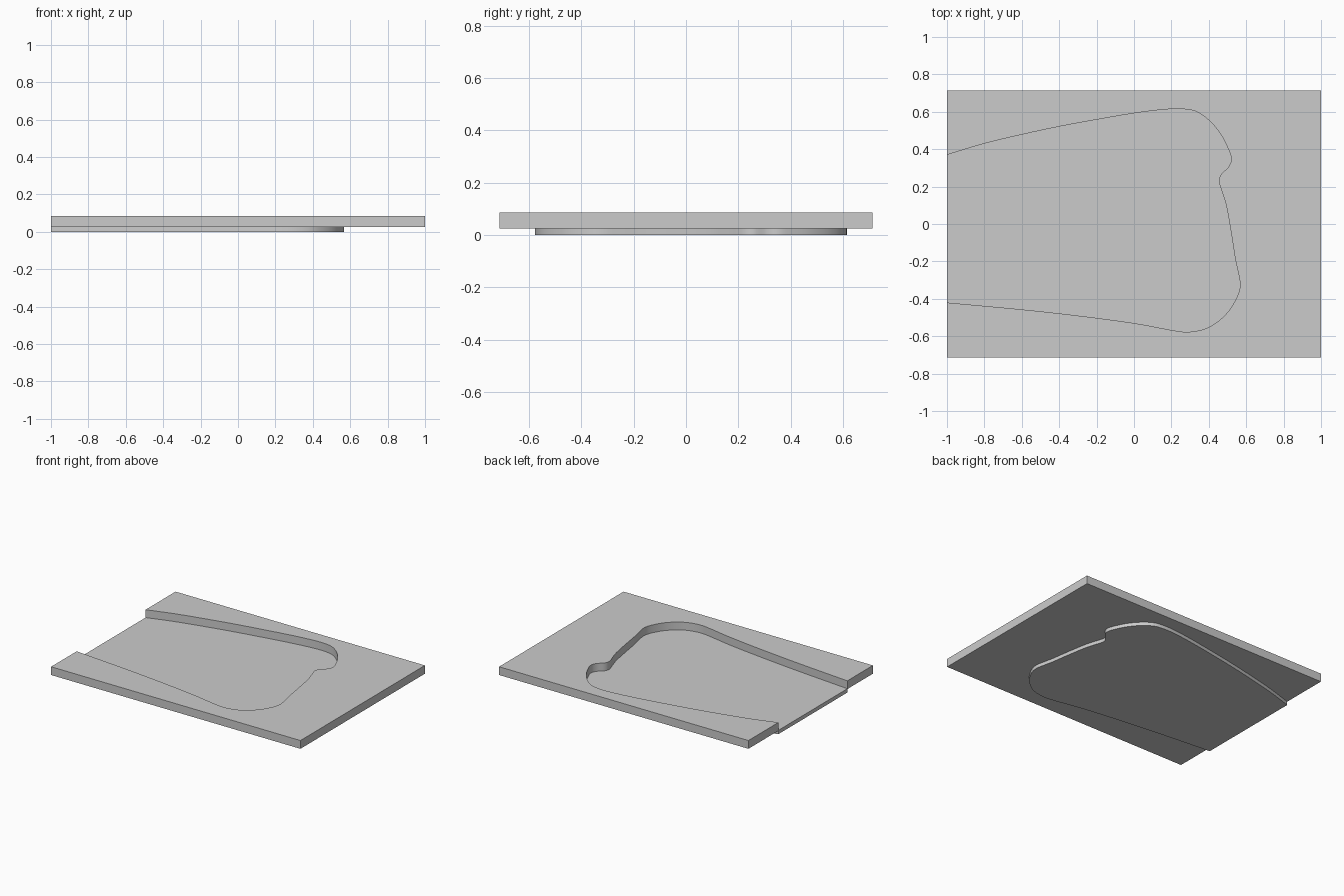
import bpy, bmesh
from mathutils import Vector

if "Cube" in bpy.data.objects:
    bpy.data.objects.remove(bpy.data.objects["Cube"])

SLAB_BOTTOM, SLAB_TOP = 0.025, 0.085
FLOOR_TOP = 0.028
HALF_X, HALF_Y = 1.0, 0.713

# Pocket outline, from the left edge round and back to the left edge
OUTLINE = [
    (-1, .37), (-.8, .43), (-.6, .478), (-.4, .521), (-.2, .558), (0, .592),
    (.15, .611), (.25, .615), (.33, .602), (.40, .555), (.46, .485),
    (.50, .41), (.52, .35), (.505, .305), (.465, .265), (.455, .225),
    (.475, .16), (.495, .09), (.52, -.05), (.54, -.18), (.555, -.25),
    (.567, -.32), (.555, -.38), (.51, -.46), (.45, -.52), (.38, -.56),
    (.29, -.577), (.2, -.567), (0, -.53), (-.3, -.49), (-.6, -.457), (-1, -.42),
]


def smooth_path(points, steps=5):
    """Catmull-Rom curve through the points."""
    p = [Vector(q) for q in points]
    p = [2 * p[0] - p[1]] + p + [2 * p[-1] - p[-2]]
    out = []
    for a, b, c, d in zip(p, p[1:], p[2:], p[3:]):
        for i in range(steps):
            t = i / steps
            out.append(0.5 * (2 * b + (c - a) * t + (2 * a - 5 * b + 4 * c - d) * t * t
                              + (3 * b - a - 3 * c + d) * t ** 3))
    return out + [p[-2]]


def extruded(name, outline, z0, z1):
    """Solid made by lifting a flat outline from z0 to z1."""
    bm = bmesh.new()
    face = bm.faces.new([bm.verts.new((x, y, z0)) for x, y in outline])
    lifted = bmesh.ops.extrude_face_region(bm, geom=[face], use_keep_orig=True)
    top = [v for v in lifted["geom"] if isinstance(v, bmesh.types.BMVert)]
    bmesh.ops.translate(bm, verts=top, vec=(0, 0, z1 - z0))
    bmesh.ops.recalc_face_normals(bm, faces=bm.faces)
    caps = [f for f in bm.faces if len(f.verts) > 4]
    bmesh.ops.triangulate(bm, faces=caps)
    mesh = bpy.data.meshes.new(name)
    bm.to_mesh(mesh)
    bm.free()
    obj = bpy.data.objects.new(name, mesh)
    bpy.context.collection.objects.link(obj)
    bpy.context.view_layer.objects.active = obj
    obj.select_set(True)
    bpy.ops.object.shade_smooth_by_angle()
    obj.select_set(False)
    return obj


path = smooth_path(OUTLINE)

# Upper slab with the open-sided cut-out
corners = [(-HALF_X, -HALF_Y), (HALF_X, -HALF_Y), (HALF_X, HALF_Y), (-HALF_X, HALF_Y)]
extruded("upper_slab", [tuple(p) for p in path] + corners, SLAB_BOTTOM, SLAB_TOP)

# Lower floor panel, same shape as the cut-out
extruded("floor_panel", [tuple(p) for p in path], 0.0, FLOOR_TOP)
